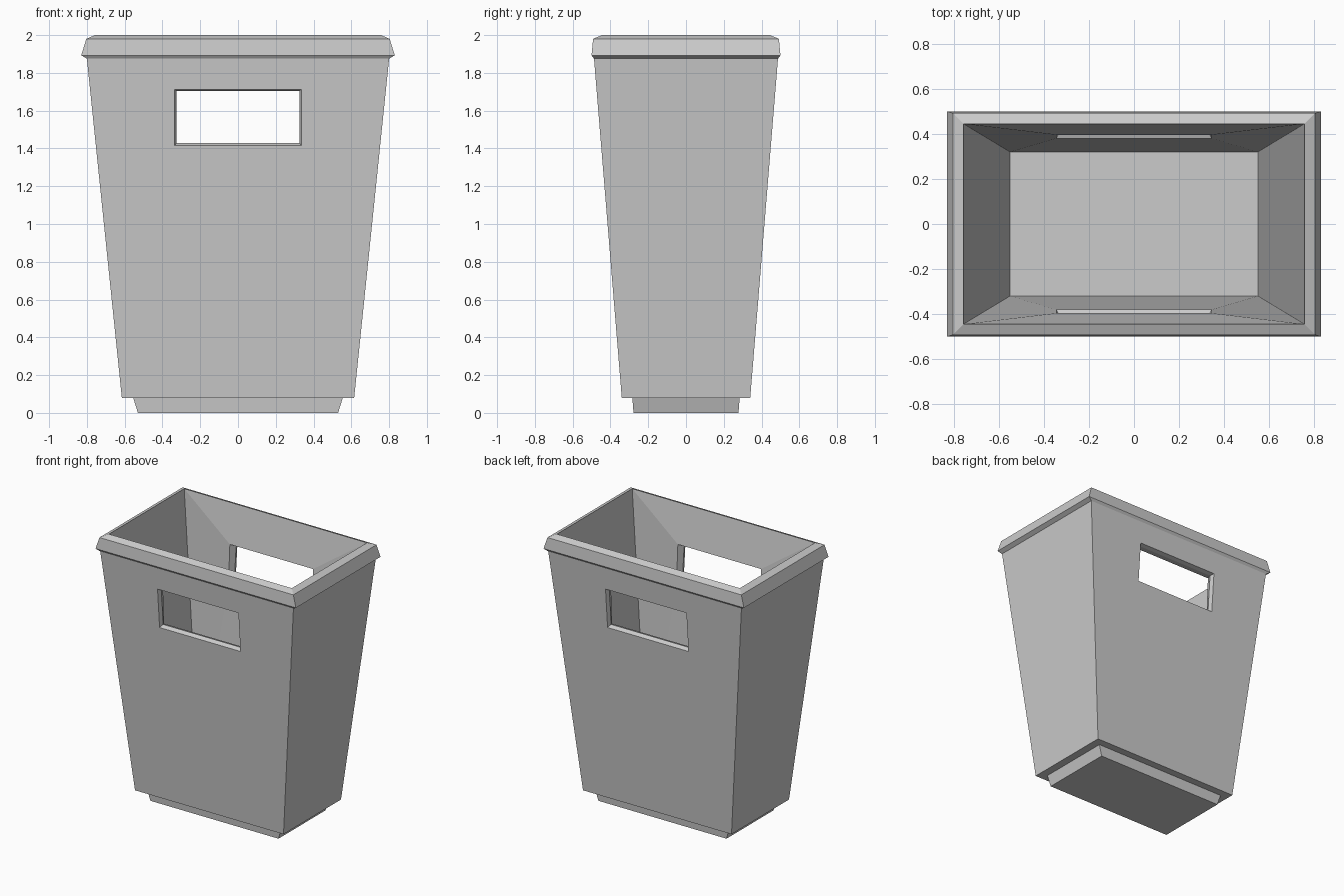
import bpy, bmesh

if "Cube" in bpy.data.objects:
    bpy.data.objects.remove(bpy.data.objects["Cube"])

# Cross-section rings (half width x, half depth y, height z):
# foot -> outer wall -> rim -> inner wall -> floor
RINGS = [(0.53, 0.278, 0.0), (0.555, 0.284, 0.08), (0.615, 0.34, 0.08),
         (0.80, 0.487, 1.875), (0.83, 0.50, 1.893), (0.803, 0.492, 1.98),
         (0.757, 0.445, 2.0), (0.55, 0.32, 0.10)]
OUTER, INNER = 2, 6   # ring index where each pierced wall starts

bm = bmesh.new()


def rect_ring(hx, hy, z):
    return [bm.verts.new((sx * hx, sy * hy, z))
            for sx, sy in ((-1, -1), (1, -1), (1, 1), (-1, 1))]


def hole_ring(side, hx, z0, z1, y0, y1):
    """Four corners of a handle opening; order matches the wall quad."""
    return [bm.verts.new((x, side * y, z)) for x, y, z in
            ((-hx * -side, y0, z0), (hx * -side, y0, z0),
             (hx * -side, y1, z1), (-hx * -side, y1, z1))]


def bridge(a, b):
    for i in range(4):
        j = (i + 1) % 4
        bm.faces.new((a[i], a[j], b[j], b[i]))


def wall_y(z):
    (_, ya, za), (_, yb, zb) = RINGS[OUTER], RINGS[OUTER + 1]
    return ya + (yb - ya) * (z - za) / (zb - za)


# Loft the shell, leaving the front and back walls open for the handles
loops = [rect_ring(*r) for r in RINGS]
for k in range(len(loops) - 1):
    a, b = loops[k], loops[k + 1]
    for i in range(4):
        if k in (OUTER, INNER) and i in (0, 2):
            continue
        j = (i + 1) % 4
        bm.faces.new((a[i], a[j], b[j], b[i]))
bm.faces.new(loops[0])     # underside
bm.faces.new(loops[-1])    # floor

# Handle openings: outer edge, slightly pinched middle, inner edge
for side, i in ((-1, 0), (1, 2)):
    j = (i + 1) % 4
    z0, z1 = 1.415, 1.712
    outer = hole_ring(side, 0.335, z0, z1, wall_y(z0), wall_y(z1))
    middle = hole_ring(side, 0.325, 1.43, 1.705, wall_y(1.43) - 0.03, wall_y(1.705) - 0.03)
    inner = hole_ring(side, 0.345, z0, z1, 0.38, 0.396)
    lo, up = loops[OUTER], loops[OUTER + 1]
    in_up, in_lo = loops[INNER], loops[INNER + 1]
    order = (0, 1, 2, 3) if side < 0 else (1, 0, 3, 2)
    outer, middle, inner = ([r[n] for n in order] for r in (outer, middle, inner))
    if outer[0].co.x * lo[i].co.x < 0:
        outer, middle, inner = ([r[n] for n in (1, 0, 3, 2)] for r in (outer, middle, inner))
    bridge([lo[i], lo[j], up[j], up[i]], outer)
    bridge(outer, middle)
    bridge(middle, inner)
    bridge(inner, [in_lo[i], in_lo[j], in_up[j], in_up[i]])

bmesh.ops.recalc_face_normals(bm, faces=bm.faces)
mesh = bpy.data.meshes.new("waste_bin")
bm.to_mesh(mesh)
bm.free()
waste_bin = bpy.data.objects.new("waste_bin", mesh)
bpy.context.collection.objects.link(waste_bin)
